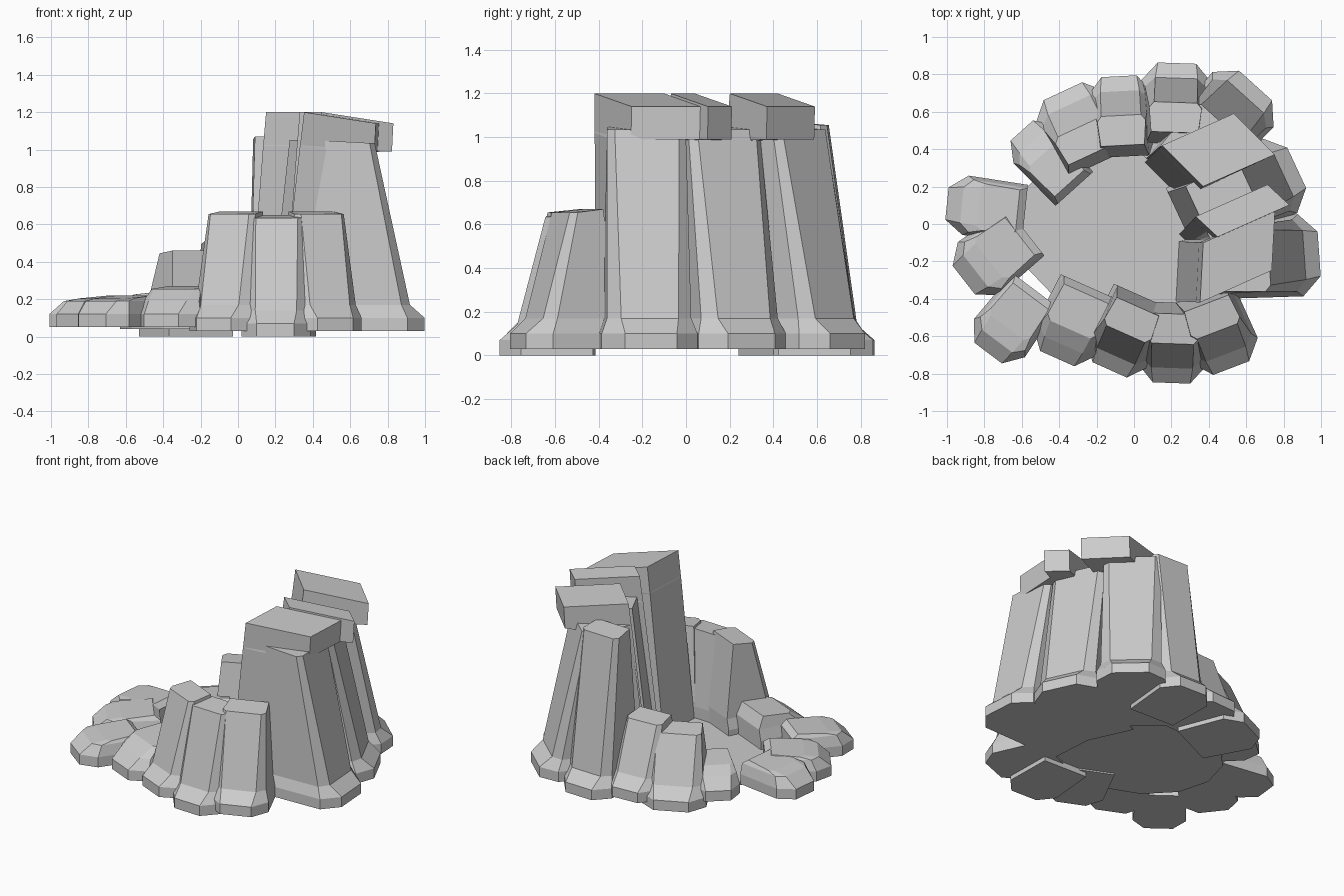
import bpy, bmesh, math
from mathutils import Vector

if "Cube" in bpy.data.objects:
    bpy.data.objects.remove(bpy.data.objects["Cube"])


def heading(deg):
    return Vector((math.cos(math.radians(deg)), math.sin(math.radians(deg))))


def loft(name, sections):
    """Skin a list of equal-length point rings and close both ends."""
    bm = bmesh.new()
    rings = [[bm.verts.new(p) for p in s] for s in sections]
    n = len(rings[0])
    for lo, hi in zip(rings, rings[1:]):
        for i in range(n):
            j = (i + 1) % n
            bm.faces.new((lo[i], lo[j], hi[j], hi[i]))
    bm.faces.new(rings[0][::-1])
    bm.faces.new(rings[-1])
    bmesh.ops.recalc_face_normals(bm, faces=bm.faces)
    me = bpy.data.meshes.new(name)
    bm.to_mesh(me)
    bm.free()
    ob = bpy.data.objects.new(name, me)
    bpy.context.collection.objects.link(ob)


def rock(name, ang, x, y, h, width, z0, depth, front, back, taper):
    """Rock with chamfered foot, sloped skirt and leaning column.
    (x, y): middle of the outer edge; front/back: setbacks of the top."""
    u, p = heading(ang), Vector((x, y))
    v = u.orthogonal()

    def ring(out, inn, bevel, w, flat, z, zi):
        half = [(inn, .45, zi), (out + bevel, .5, z), (out, flat, z)]
        pts = [(d, -s * w, zz) for d, s, zz in half]
        pts += [(d, s * w, zz) for d, s, zz in half[::-1]]
        return [(*(p - u * d + v * s), zz) for d, s, zz in pts]

    foot, skirt = z0 + .07, z0 + .14
    loft(name, [ring(0, depth, .1, width, .27, z0, z0),
                ring(0, depth, .1, width, .27, foot, foot),
                ring(.08, depth, .05, width * .88, .34, skirt, skirt),
                ring(front, back, .03, width * taper, .41, h - .015, h)])


def overhang(name, x, y, edge_ang, edge):
    """Inner tower whose tilted head juts outward over a column."""
    a = Vector((x, y))
    b = a + heading(edge_ang) * edge
    reach = heading(24) * .42
    lean = heading(edge_ang - 90) * .13

    def ring(f, t, zi, zo):
        return [(*(a + lean * f), zi), (*(b + lean * f), zi),
                (*(b + reach * t), zo), (*(a + reach * t), zo)]

    loft(name, [ring(1, .5, .05, .05), ring(.17, .5, 1.02, .985),
                ring(.16, .98, 1.025, .99), ring(0, 1, 1.2, 1.14)])


# Floor inside the ring
loft("floor", [[(-.03 + .6 * math.cos(k * math.tau / 14),
                 -.02 + .5 * math.sin(k * math.tau / 14), z) for k in range(14)]
               for z in (.04, .06)])

# Low flat rocks: direction, position, height, width
for i, r in enumerate([(174, -1, .11, .22, .32), (218, -.91, -.3, .22, .36),
                       (233, -.78, -.69, .22, .34), (246, -.41, -.72, .27, .37),
                       (132, -.6, .5, .24, .3)]):
    rock(f"low_rock_{i}", *r, .05, .42, .17, .38, .78)

# Medium rocks, alternately sunk a little
for i, r in enumerate([(246, -.13, -.78, .67, .37), (268, .2, -.85, .65, .37),
                       (291, .52, -.77, .67, .38), (115, -.38, .71, .46, .42),
                       (93, -.08, .79, .51, .35), (88, .23, .86, 1.07, .38)]):
    rock(f"mid_rock_{i}", *r, 0 if i % 2 else .03, .43, .21, .37, .74)

# Tall columns on the right
for i, r in enumerate([(4, .99, -.16), (25, .87, .3), (48, .65, .74)]):
    rock(f"tall_column_{i}", *r, 1.05, .44, .03, .68, .27, .58, .82)

# Tilted overhanging heads behind the columns
for i, r in enumerate([(.37, -.1, 267, .32), (.33, .04, 317, .16),
                       (.15, .42, 315, .31)]):
    overhang(f"overhang_{i}", *r)
